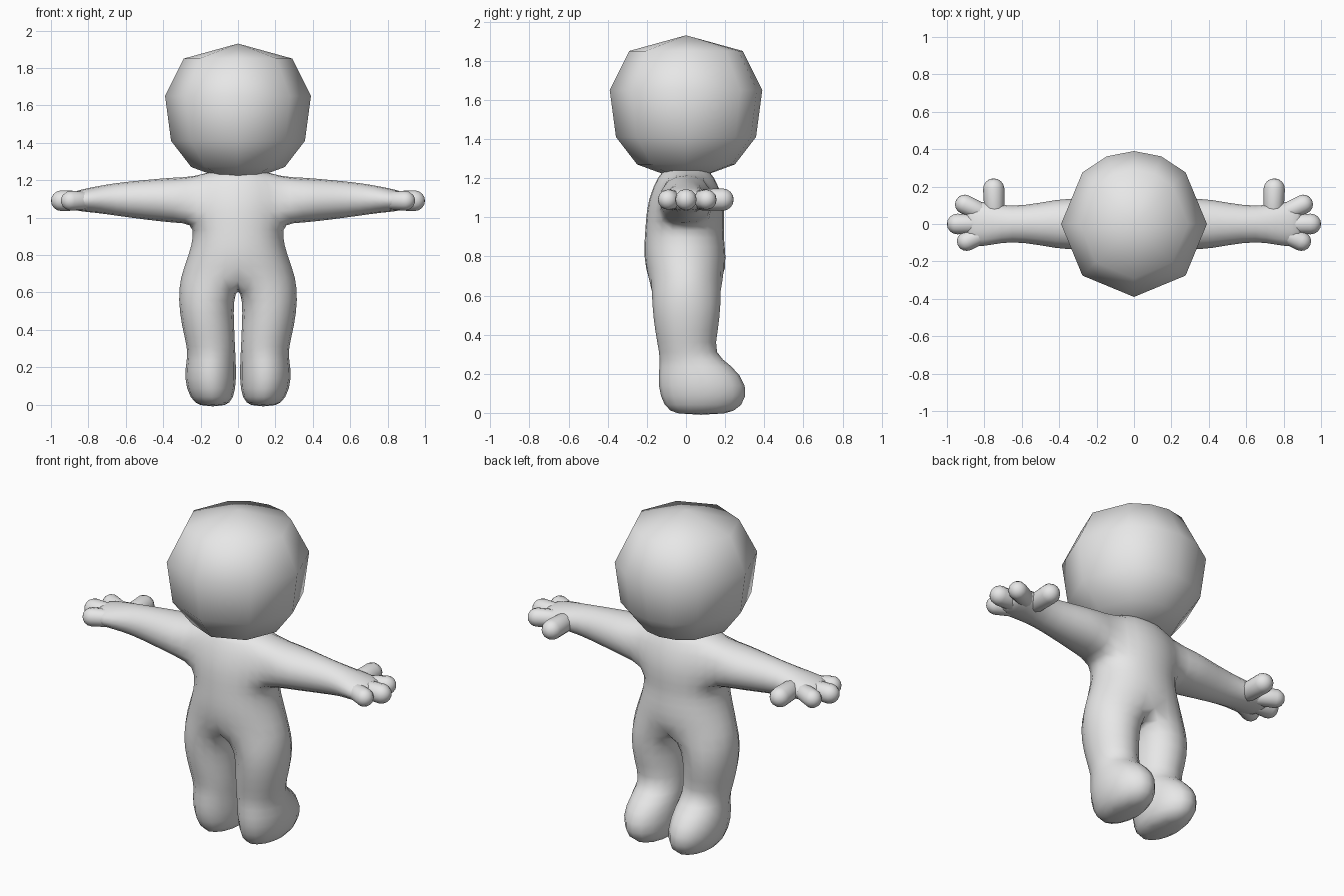
import bpy, bmesh, math
from mathutils import Vector

if "Cube" in bpy.data.objects:
    bpy.data.objects.remove(bpy.data.objects["Cube"])

skin = bpy.data.materials.new("light_grey")
skin.diffuse_color = (0.8, 0.8, 0.8, 1)
skin.use_nodes = True
skin.node_tree.nodes["Principled BSDF"].inputs["Base Color"].default_value = skin.diffuse_color


def finish(name, bm, mirror=False, subdivide=False):
    """Turn a bmesh into a smooth-shaded object."""
    bmesh.ops.recalc_face_normals(bm, faces=bm.faces)
    for f in bm.faces:
        f.smooth = True
    me = bpy.data.meshes.new(name)
    bm.to_mesh(me)
    bm.free()
    me.materials.append(skin)
    ob = bpy.data.objects.new(name, me)
    bpy.context.collection.objects.link(ob)
    if mirror:
        m = ob.modifiers.new("mirror", 'MIRROR')
        m.merge_threshold = 0.0005
    if subdivide:
        s = ob.modifiers.new("round", 'SUBSURF')
        s.levels = s.render_levels = 1
    return ob


def bridge(bm, a, b, closed=True, skip=()):
    """Join two vertex rows with quads."""
    n = len(a)
    for i in range(n if closed else n - 1):
        if i not in skip:
            j = (i + 1) % n
            bm.faces.new((a[i], a[j], b[j], b[i]))


# Head: faceted ball with extra columns on the face side
bm = bmesh.new()
angles = [math.radians(a) for a in (0, 45, 68, 90, 112, 135, 180, 225, 270, 315)]
rows = []
for z, r in ((1.85, .29), (1.65, .39), (1.41, .358), (1.27, .25), (1.215, .1)):
    rows.append([bm.verts.new((r * math.cos(a), r * math.sin(a), z)) for a in angles])
for a, b in zip(rows, rows[1:]):
    bridge(bm, a, b)
top = bm.verts.new((0, 0, 1.93))
for i, v in enumerate(rows[0]):
    bm.faces.new((top, v, rows[0][(i + 1) % len(angles)]))
bm.faces.new(rows[-1])
finish("head", bm)

# Body: half cage, mirrored and rounded
bm = bmesh.new()

# Torso rows from hip to neck: z, centre y, half width, half depth
torso = ((.68, .0, .31, .195), (.80, -.005, .262, .21), (.90, -.01, .237, .2),
         (.97, -.005, .245, .2), (1.09, 0, .26, .195), (1.215, 0, .24, .14),
         (1.26, 0, .1, .1))
rows = []
for z, cy, rx, ry in torso:
    row = []
    for deg in (90, 63, 38, 0, -38, -63, -90):
        a = math.radians(deg)
        x = 0 if abs(deg) == 90 else rx * 1.075 * math.cos(a)
        row.append(bm.verts.new((x, cy + ry * 1.04 * math.sin(a), z)))
    rows.append(row)
for i in range(len(rows) - 1):
    # the side is left open between the armpit and shoulder rows
    bridge(bm, rows[i], rows[i + 1], False, (2, 3) if i in (3, 4) else ())
bm.faces.new(rows[-1])

# Arm and palm: x, centre z, half depth, half height
low, mid, high = rows[3], rows[4], rows[5]
last = [low[2], mid[2], high[2], high[3], high[4], mid[4], low[4], low[3]]
for x, cz, ry, rz in ((.34, 1.093, .145, .123), (.5, 1.095, .113, .106),
                      (.66, 1.098, .092, .087), (.76, 1.096, .112, .07),
                      (.85, 1.09, .125, .058), (.905, 1.09, .09, .04)):
    ring = []
    for k in range(8):
        a = math.radians(45 * k - 45)
        ring.append(bm.verts.new((x, ry * 1.1 * math.cos(a), cz + rz * 1.1 * math.sin(a))))
    bridge(bm, last, ring)
    last = ring
bm.faces.new(last)

# Leg and foot: z, inner x, outer x, back y, front y
crotch = bm.verts.new((0, 0, .6))
last = rows[0] + [crotch]
for z, x0, x1, y0, y1 in ((.56, .025, .32, -.175, .18), (.42, .02, .302, -.16, .165),
                          (.30, .015, .27, -.135, .14), (.245, .012, .273, -.135, .235),
                          (.14, .008, .29, -.147, .32), (.03, .02, .258, -.115, .295),
                          (-.012, .07, .2, -.05, .2)):
    ring = []
    for k in range(8):
        a = math.radians(135 - 45 * k)
        ring.append(bm.verts.new(((x0 + x1) / 2 + (x1 - x0) * .55 * math.cos(a),
                                  (y0 + y1) / 2 + (y1 - y0) * .55 * math.sin(a), z)))
    bridge(bm, last, ring)
    last = ring
bm.faces.new(last)
finish("body", bm, mirror=True, subdivide=True)

# Fingers and thumb: stretched balls rooted in the palm
for name, base, tip, r in (("front_finger", (.81, .06), (.905, .105), .052),
                           ("middle_finger", (.82, 0), (.945, 0), .055),
                           ("back_finger", (.80, -.05), (.895, -.092), .052),
                           ("thumb", (.745, .04), (.75, .187), .057)):
    start, end = Vector((*base, 1.09)), Vector((*tip, 1.09))
    bm = bmesh.new()
    bmesh.ops.create_uvsphere(bm, u_segments=12, v_segments=8, radius=r)
    turn = (end - start).to_track_quat('Z', 'Y')
    for v in bm.verts:
        if v.co.z < -1e-4:
            v.co.z -= (end - start).length
        v.co = end + turn @ v.co
    finish(name, bm, mirror=True)
